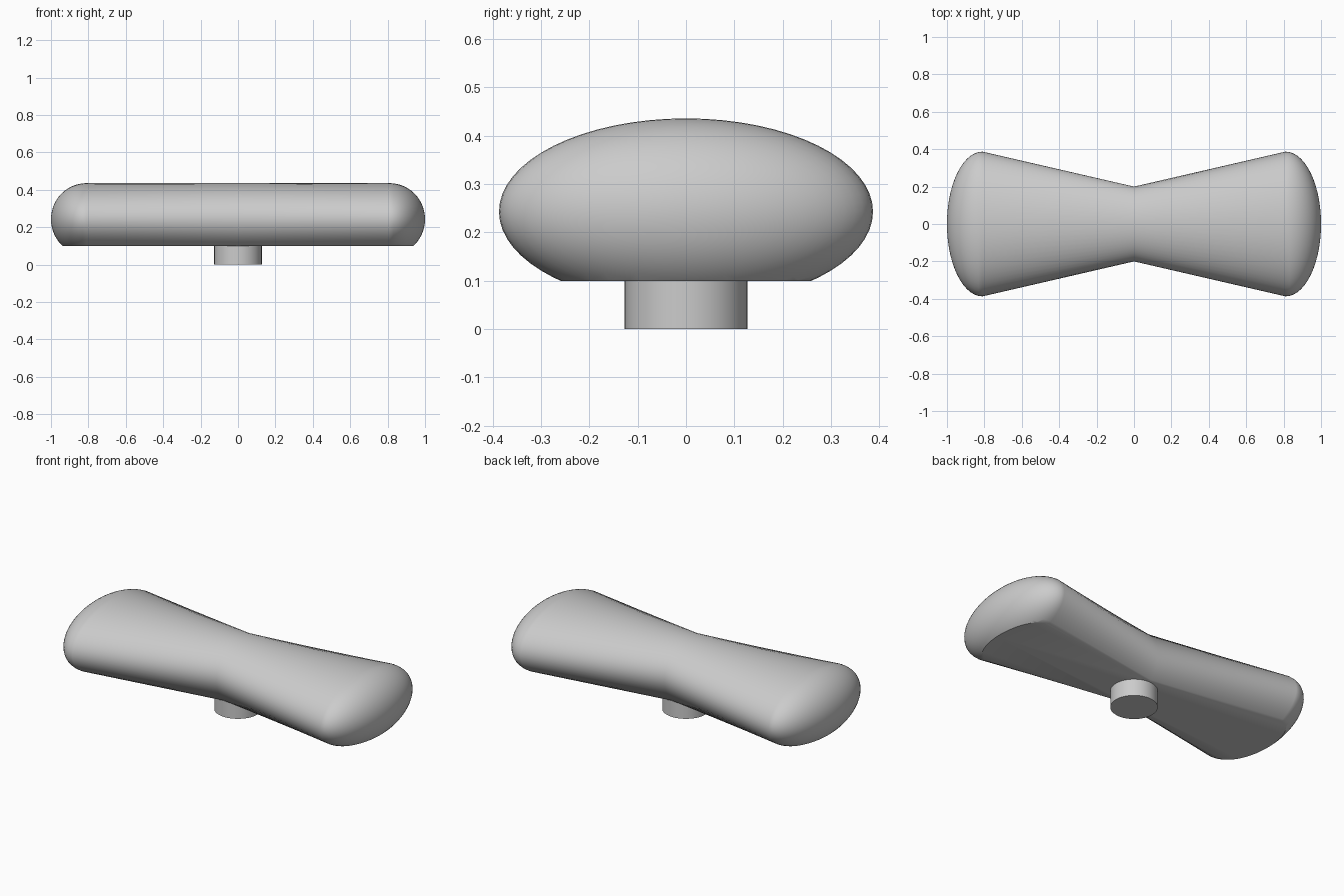
import bpy, bmesh
from math import sin, cos, pi, radians

cube = bpy.data.objects.get("Cube")
if cube:
    bpy.data.objects.remove(cube, do_unlink=True)

grey = bpy.data.materials.new("plain grey")
grey.use_nodes = True
colour = (0.6, 0.6, 0.6, 1)
grey.diffuse_color = colour
grey.node_tree.nodes["Principled BSDF"].inputs["Base Color"].default_value = colour

CENTRE, HALF_H, WAIST, END_W = 0.243, 0.193, 0.2, 0.387
END_X, CAP, BASE = 0.81, 0.19, 0.1
SIDES, CAP_RINGS = 64, 14


def finish(bm, name):
    bmesh.ops.recalc_face_normals(bm, faces=bm.faces)
    mesh = bpy.data.meshes.new(name)
    bm.to_mesh(mesh)
    bm.free()
    mesh.materials.append(grey)
    obj = bpy.data.objects.new(name, mesh)
    bpy.context.collection.objects.link(obj)
    bpy.ops.object.select_all(action='DESELECT')
    obj.select_set(True)
    bpy.context.view_layer.objects.active = obj
    bpy.ops.object.shade_smooth_by_angle(angle=radians(32))
    return obj


# Handle: oval rings from waist to end, then a rounded cap, on both sides
half = [(END_X, END_W, HALF_H)]
for i in range(1, CAP_RINGS):
    a = pi / 2 * i / CAP_RINGS
    half.append((END_X + CAP * sin(a), END_W * cos(a), HALF_H * cos(a)))
stations = [(-x, w, h) for x, w, h in reversed(half)] + [(0, WAIST, HALF_H)] + half

bm = bmesh.new()
rings = []
for x, w, h in stations:
    angles = [2 * pi * k / SIDES for k in range(SIDES)]
    rings.append([bm.verts.new((x, w * cos(a), CENTRE + h * sin(a))) for a in angles])
for r, s in zip(rings, rings[1:]):
    for k in range(SIDES):
        n = (k + 1) % SIDES
        bm.faces.new((r[k], r[n], s[n], s[k]))
for ring, x in ((rings[0], -END_X - CAP), (rings[-1], END_X + CAP)):
    tip = bm.verts.new((x, 0, CENTRE))
    for k in range(SIDES):
        bm.faces.new((ring[k], ring[(k + 1) % SIDES], tip))

# Flat underside
cut = bmesh.ops.bisect_plane(bm, geom=bm.verts[:] + bm.edges[:] + bm.faces[:],
                             plane_co=(0, 0, BASE), plane_no=(0, 0, 1), clear_inner=True)
rim = [e for e in cut["geom_cut"] if isinstance(e, bmesh.types.BMEdge)]
bmesh.ops.contextual_create(bm, geom=rim)
finish(bm, "handle")

# Stem
bm = bmesh.new()
bmesh.ops.create_cone(bm, cap_ends=True, segments=48, radius1=0.127, radius2=0.127, depth=0.12)
bmesh.ops.translate(bm, verts=bm.verts, vec=(0, 0, 0.06))
finish(bm, "stem")
